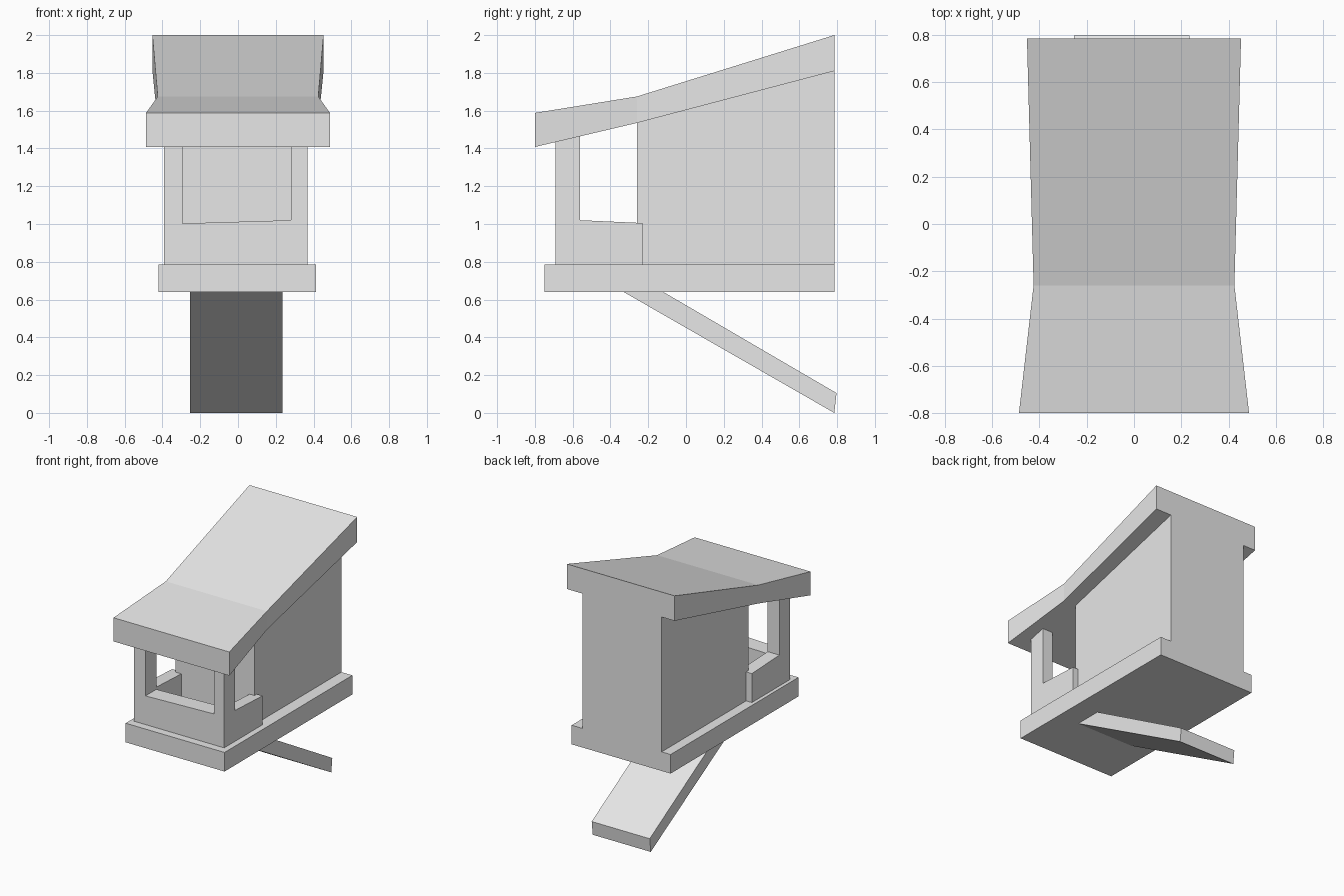
import bpy
import bmesh

# Remove the default cube
cube = bpy.data.objects.get("Cube")
if cube:
    bpy.data.objects.remove(cube)

# Single plain material
grey = bpy.data.materials.new("light grey")
grey.use_nodes = True
color = (0.8, 0.8, 0.8, 1.0)
grey.diffuse_color = color
grey.node_tree.nodes["Principled BSDF"].inputs["Base Color"].default_value = color


def section(profile, x):
    """Place a (y, z) profile at a given x."""
    return [(x, y, z) for y, z in profile]


def loft(name, left, right, fold=None):
    """Bridge two matching end sections; fold splits each end between two corners."""
    bm = bmesh.new()
    a = [bm.verts.new(p) for p in left]
    b = [bm.verts.new(p) for p in right]
    bm.faces.new(a)
    bm.faces.new(reversed(b))
    n = len(a)
    for i in range(n):
        j = (i + 1) % n
        bm.faces.new((a[j], a[i], b[i], b[j]))
    if fold:
        for ring in (a, b):
            bmesh.ops.connect_verts(bm, verts=[ring[i] for i in fold])
    bmesh.ops.recalc_face_normals(bm, faces=bm.faces)
    mesh = bpy.data.meshes.new(name)
    bm.to_mesh(mesh)
    bm.free()
    mesh.materials.append(grey)
    obj = bpy.data.objects.new(name, mesh)
    bpy.context.collection.objects.link(obj)
    return obj


def prism(name, profile, x0, x1):
    return loft(name, section(profile, x0), section(profile, x1))


def rect(y0, y1, z0, z1):
    return [(y0, z0), (y1, z0), (y1, z1), (y0, z1)]


# Main levels shared by several parts
back, floor_top, floor_bottom = 0.785, 0.785, 0.64
wall_front, porch_front, post_back = -0.26, -0.69, -0.56

# Floor slab
prism("floor", rect(-0.75, back, floor_bottom, floor_top), -0.42, 0.412)

# Closed cabin under the steep part of the roof
prism("cabin", [(wall_front, floor_top), (back, floor_top),
                (back, 1.81), (wall_front, 1.535)], -0.345, 0.32)

# Porch side walls, each with its corner post
porch_side = [(porch_front, floor_top), (-0.23, floor_top), (-0.23, 1.005),
              (post_back, 1.02), (post_back, 1.465), (porch_front, 1.435)]
prism("right_porch_wall", porch_side, -0.393, -0.295)
prism("left_porch_wall", porch_side, 0.28, 0.367)

# Low front wall, its top rising slightly to one side
loft("front_porch_wall",
     section(rect(porch_front, post_back, floor_top, 1.003), -0.295),
     section(rect(porch_front, post_back, floor_top, 1.02), 0.28))

# Bent roof, pinched at the fold: (half width, y, z)
roof = [(0.487, -0.8, 1.408), (0.425, wall_front, 1.535), (0.453, back, 1.81),
        (0.453, back, 2.0), (0.425, wall_front, 1.675), (0.487, -0.8, 1.588)]
loft("roof", [(-w, y, z) for w, y, z in roof], roof, fold=(1, 4))

# Sloping ramp from the underside of the floor down to the ground
prism("ramp", [(0.785, 0.0), (0.797, 0.105), (-0.12, floor_bottom),
               (-0.33, floor_bottom)], -0.253, 0.235)
